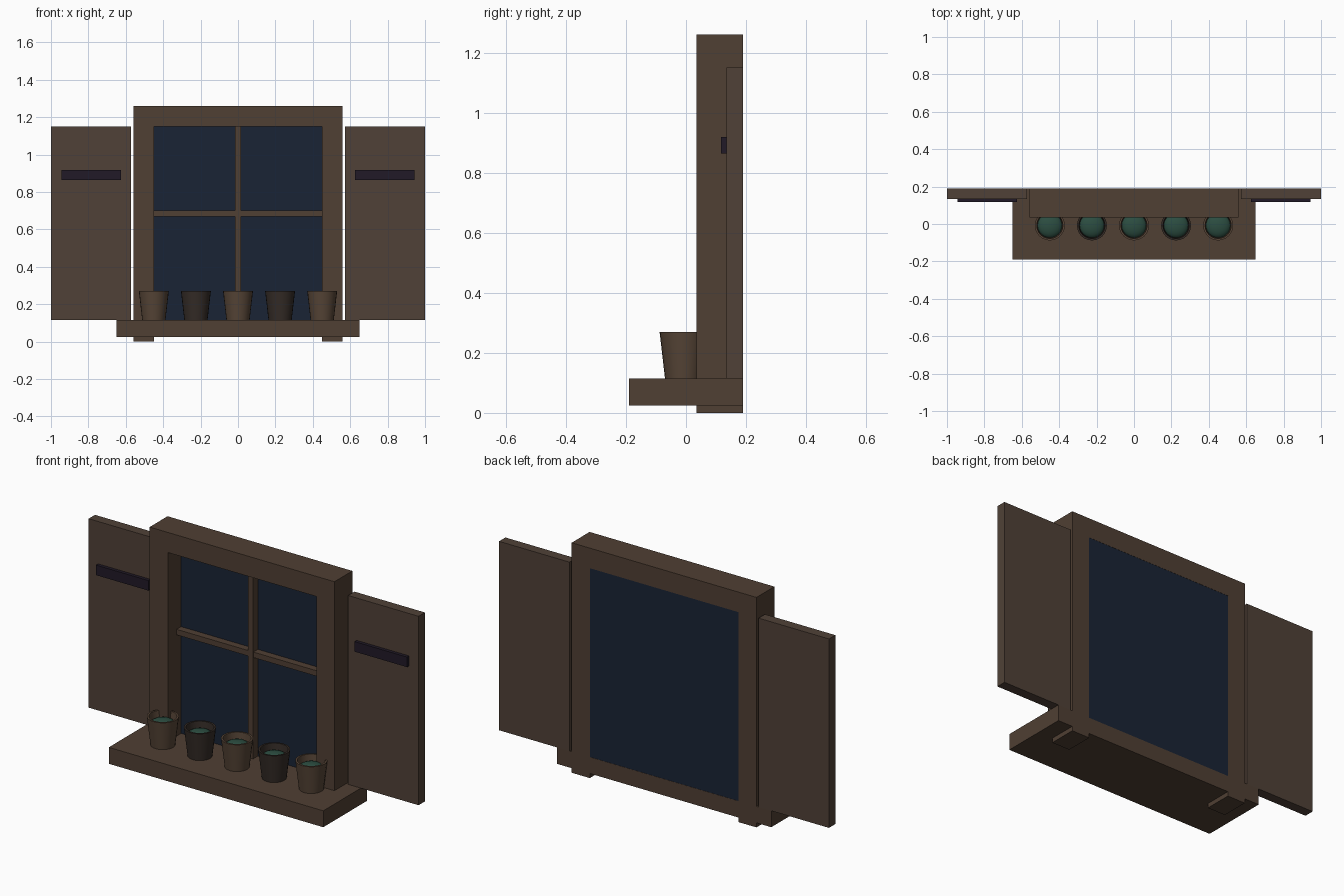
import bpy, bmesh, math

if "Cube" in bpy.data.objects:
    bpy.data.objects.remove(bpy.data.objects["Cube"])


def material(name, rgb):
    m = bpy.data.materials.new(name)
    m.diffuse_color = (*rgb, 1)
    m.use_nodes = True
    m.node_tree.nodes["Principled BSDF"].inputs["Base Color"].default_value = m.diffuse_color
    return m


WOOD = material("wood", (0.080, 0.050, 0.033))
SHUTTER = material("shutter_wood", (0.080, 0.053, 0.038))
GLASS = material("dark_glass", (0.010, 0.017, 0.035))
BAR = material("dark_bar", (0.015, 0.010, 0.020))
CLAY = material("clay", (0.095, 0.060, 0.038))
DARK_CLAY = material("dark_clay", (0.035, 0.025, 0.020))
GREEN = material("green", (0.025, 0.075, 0.053))


def finish(name, bm, mat, smooth=False):
    bmesh.ops.recalc_face_normals(bm, faces=bm.faces)
    mesh = bpy.data.meshes.new(name)
    bm.to_mesh(mesh)
    bm.free()
    mesh.materials.append(mat)
    obj = bpy.data.objects.new(name, mesh)
    bpy.context.collection.objects.link(obj)
    if smooth:
        bpy.ops.object.select_all(action='DESELECT')
        obj.select_set(True)
        bpy.context.view_layer.objects.active = obj
        bpy.ops.object.shade_smooth_by_angle(angle=math.radians(40))
    return obj


def box(name, x, y, z, mat):
    """Box from (min, max) pairs on each axis."""
    bm = bmesh.new()
    bmesh.ops.create_cube(bm, size=1)
    for v in bm.verts:
        v.co = [a + (b - a) * (c + 0.5) for c, (a, b) in zip(v.co, (x, y, z))]
    return finish(name, bm, mat)


def extrude_y(name, outline, y0, y1, mat):
    """Extrude an x-z outline along y."""
    bm = bmesh.new()
    face = bm.faces.new([bm.verts.new((x, y0, z)) for x, z in outline])
    new = bmesh.ops.extrude_face_region(bm, geom=[face])["geom"]
    bm.faces.ensure_lookup_table()
    if not face.is_valid or len(bm.faces) < len(outline) + 2:
        bm.faces.new([v for v in bm.verts if v.co.y == y0][:len(outline)])
    bmesh.ops.translate(bm, vec=(0, y1 - y0, 0),
                        verts=[g for g in new if isinstance(g, bmesh.types.BMVert)])
    return finish(name, bm, mat)


def lathe(name, profile, centre, mat, steps=24):
    """Spin an r-z profile around a vertical axis."""
    bm = bmesh.new()
    verts = [bm.verts.new((r, 0, z)) for r, z in profile]
    edges = [bm.edges.new(p) for p in zip(verts, verts[1:])]
    bmesh.ops.spin(bm, geom=verts + edges, cent=(0, 0, 0), axis=(0, 0, 1),
                   angle=math.tau, steps=steps)
    bmesh.ops.remove_doubles(bm, verts=bm.verts, dist=1e-5)
    obj = finish(name, bm, mat, True)
    obj.location = centre
    return obj


# Frame: two posts joined by a header
half = [(0.45, 0), (0.56, 0), (0.56, 1.26)]
inner = [(-0.45, 1.15), (0.45, 1.15)]
extrude_y("window_frame", half + [(-x, z) for x, z in reversed(half)] + inner,
          0.035, 0.19, WOOD)

# Sill
box("sill", (-0.65, 0.65), (-0.19, 0.19), (0.025, 0.115), WOOD)

# Glass and crossing glazing bars
box("glass", (-0.45, 0.45), (0.15, 0.189), (0.115, 1.15), GLASS)
box("vertical_glazing_bar", (-0.015, 0.015), (0.11, 0.155), (0.115, 1.15), WOOD)
box("horizontal_glazing_bar", (-0.45, 0.45), (0.111, 0.155), (0.67, 0.70), WOOD)

# Shutters, each with a dark cross bar
for side, s in (("left", -1), ("right", 1)):
    box(side + "_shutter", sorted((s * 0.573, s * 1.0)), (0.135, 0.19),
        (0.115, 1.15), SHUTTER)
    box(side + "_shutter_bar", sorted((s * 0.625, s * 0.943)), (0.117, 0.137),
        (0.863, 0.918), BAR)

# Row of hollow pots with low green domes inside
pot = [(0, 0), (0.062, 0), (0.08, 0.155), (0.07, 0.155), (0.056, 0.02), (0, 0.02)]
dome = [(0.067 * math.cos(math.radians(a)), 0.032 * math.sin(math.radians(a)))
        for a in range(-90, 91, 15)]
for i in range(5):
    x = (i - 2) * 0.225
    lathe(f"pot_{i + 1}", pot, (x, -0.008, 0.115), DARK_CLAY if i % 2 else CLAY)
    lathe(f"plant_{i + 1}", dome, (x, -0.008, 0.222), GREEN)
